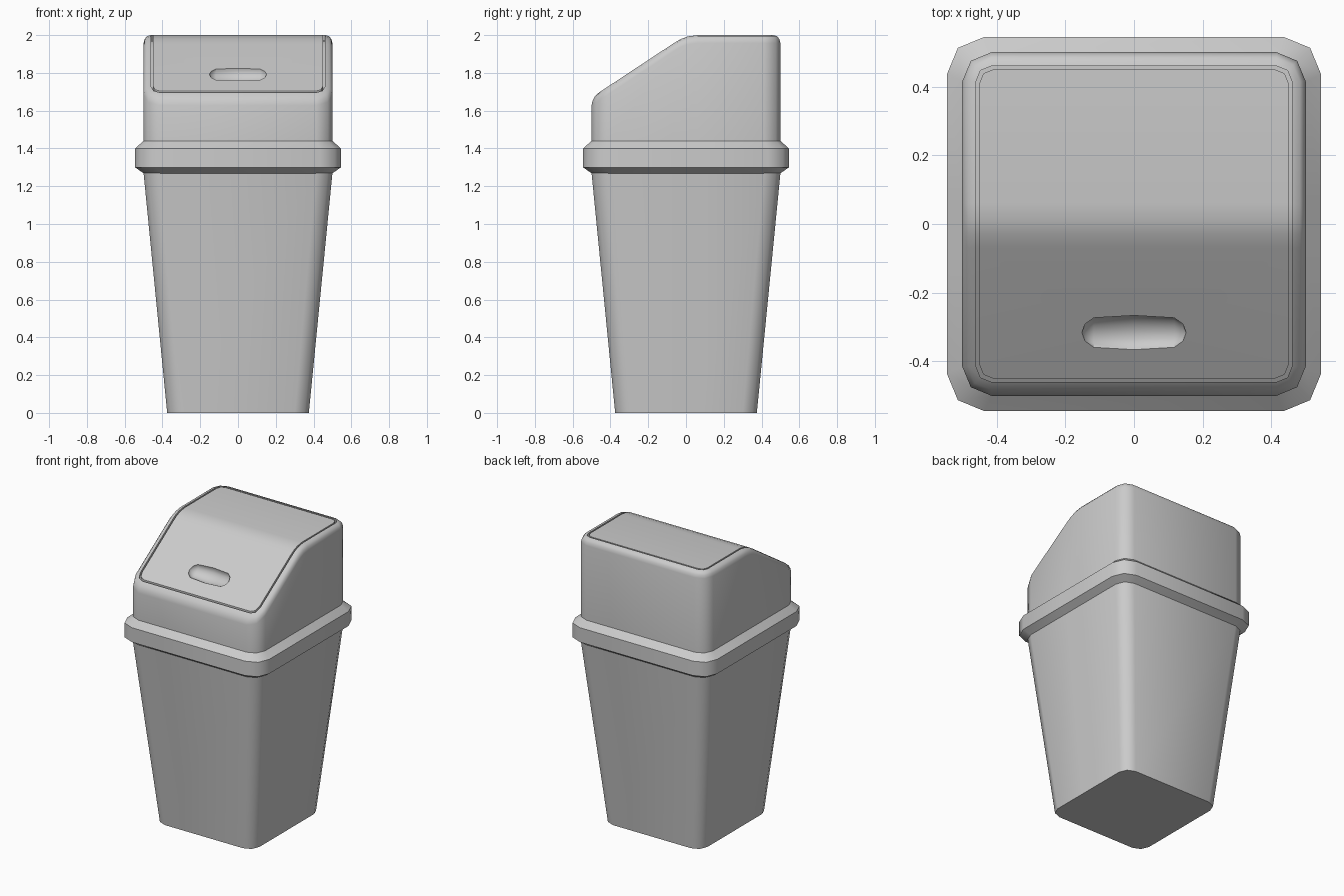
import bpy, bmesh, math
from mathutils import Matrix

cube = bpy.data.objects.get("Cube")
if cube:
    bpy.data.objects.remove(cube, do_unlink=True)

# One matte grey for everything
grey = bpy.data.materials.new("light_grey_plastic")
grey.use_nodes = True
grey.diffuse_color = (0.6, 0.6, 0.6, 1)
grey.node_tree.nodes["Principled BSDF"].inputs["Base Color"].default_value = (0.6, 0.6, 0.6, 1)

SLOPE = 0.66
BEND = [(-0.07, 1.954), (-0.03, 1.978), (0.01, 1.993), (0.06, 2.0)]


def lid_height(y):
    """Side profile of the lid: sloped front, rounded bend, flat back."""
    if y <= BEND[0][0]:
        return BEND[0][1] + SLOPE * (y - BEND[0][0])
    for (y0, z0), (y1, z1) in zip(BEND, BEND[1:]):
        if y <= y1:
            return z0 + (z1 - z0) * (y - y0) / (y1 - y0)
    return 2.0


def flat(z):
    return lambda y: z


def lid(drop):
    return lambda y: lid_height(y) - drop


def ring(half, r, z):
    """Rounded square, right side front to back then left side back to front."""
    c, k = half - r, half - r + r * math.sqrt(0.5)
    right = [(c, -half), (k, -k), (half, -c)]
    right += [(half, y) for y, _ in BEND]
    right += [(half, c), (k, k), (c, half)]
    points = right + [(-x, y) for x, y in reversed(right)]
    return [(x, y, z(y)) for x, y in points]


def loft(name, rings, sharp=(), bottom=False, top=False):
    """Skin a stack of (half width, corner radius, height rule) rings."""
    bm = bmesh.new()
    rows = [[bm.verts.new(p) for p in ring(*spec)] for spec in rings]
    n = len(rows[0])
    for a, b in zip(rows, rows[1:]):
        for i in range(n):
            j = (i + 1) % n
            bm.faces.new((a[i], a[j], b[j], b[i]))
    for i in range(n // 2 - 1):
        quad = (i, i + 1, n - 2 - i, n - 1 - i)
        if bottom:
            bm.faces.new([rows[0][q] for q in reversed(quad)])
        if top:
            bm.faces.new([rows[-1][q] for q in quad])
    for f in bm.faces:
        f.smooth = True
    for s in sharp:
        for i in range(n):
            bm.edges.get((rows[s][i], rows[s][(i + 1) % n])).smooth = False
    return make_object(name, bm)


def make_object(name, bm):
    mesh = bpy.data.meshes.new(name)
    bm.to_mesh(mesh)
    bm.free()
    mesh.materials.append(grey)
    obj = bpy.data.objects.new(name, mesh)
    bpy.context.collection.objects.link(obj)
    return obj


# Tapered bin body
loft("bin_body", [(0.375, 0.075, flat(0)), (0.5, 0.085, flat(1.27))],
     sharp=(0,), bottom=True)

# Chamfered band where the lid meets the body
loft("lid_rim", [(0.495, 0.085, flat(1.265)), (0.545, 0.11, flat(1.3)),
                 (0.545, 0.11, flat(1.4)), (0.5, 0.085, flat(1.44))],
     sharp=(1, 2))

# Lid housing with rounded shoulders and a groove around the flap
loft("lid_housing", [(0.5, 0.085, flat(1.43)), (0.5, 0.085, lid(0.042)),
                     (0.495, 0.08, lid(0.022)), (0.483, 0.068, lid(0.006)),
                     (0.46, 0.045, lid(0)), (0.46, 0.045, lid(0.025)),
                     (0.44, 0.035, lid(0.025))], sharp=(4, 5))

# Swing flap following the lid profile
flap = loft("swing_flap", [(0.45, 0.04, lid(0.1)), (0.45, 0.04, lid(0))],
            bottom=True, top=True)

# Stretched ball that scoops out the finger recess
bm = bmesh.new()
bmesh.ops.create_uvsphere(bm, u_segments=16, v_segments=6, radius=1,
                          matrix=Matrix.Rotation(math.pi / 2, 4, 'Y'))
for v in bm.verts:
    shift = 0 if abs(v.co.x) < 0.01 else math.copysign(0.082, v.co.x)
    v.co = (v.co.x * 0.07 + shift, v.co.y * 0.06, v.co.z * 0.045)
bmesh.ops.rotate(bm, verts=bm.verts, matrix=Matrix.Rotation(math.atan(SLOPE), 3, 'X'))
bmesh.ops.translate(bm, verts=bm.verts, vec=(0, -0.317, lid_height(-0.317) + 0.002))
cutter = make_object("recess_cutter", bm)
cutter.hide_render = True

cut = flap.modifiers.new("finger_recess", 'BOOLEAN')
cut.operation = 'DIFFERENCE'
cut.solver = 'EXACT'
cut.object = cutter
bpy.ops.object.select_all(action='DESELECT')
flap.select_set(True)
bpy.context.view_layer.objects.active = flap
bpy.ops.object.modifier_apply(modifier=cut.name)
bpy.data.objects.remove(cutter, do_unlink=True)
bpy.ops.object.shade_smooth_by_angle(angle=math.radians(35))
